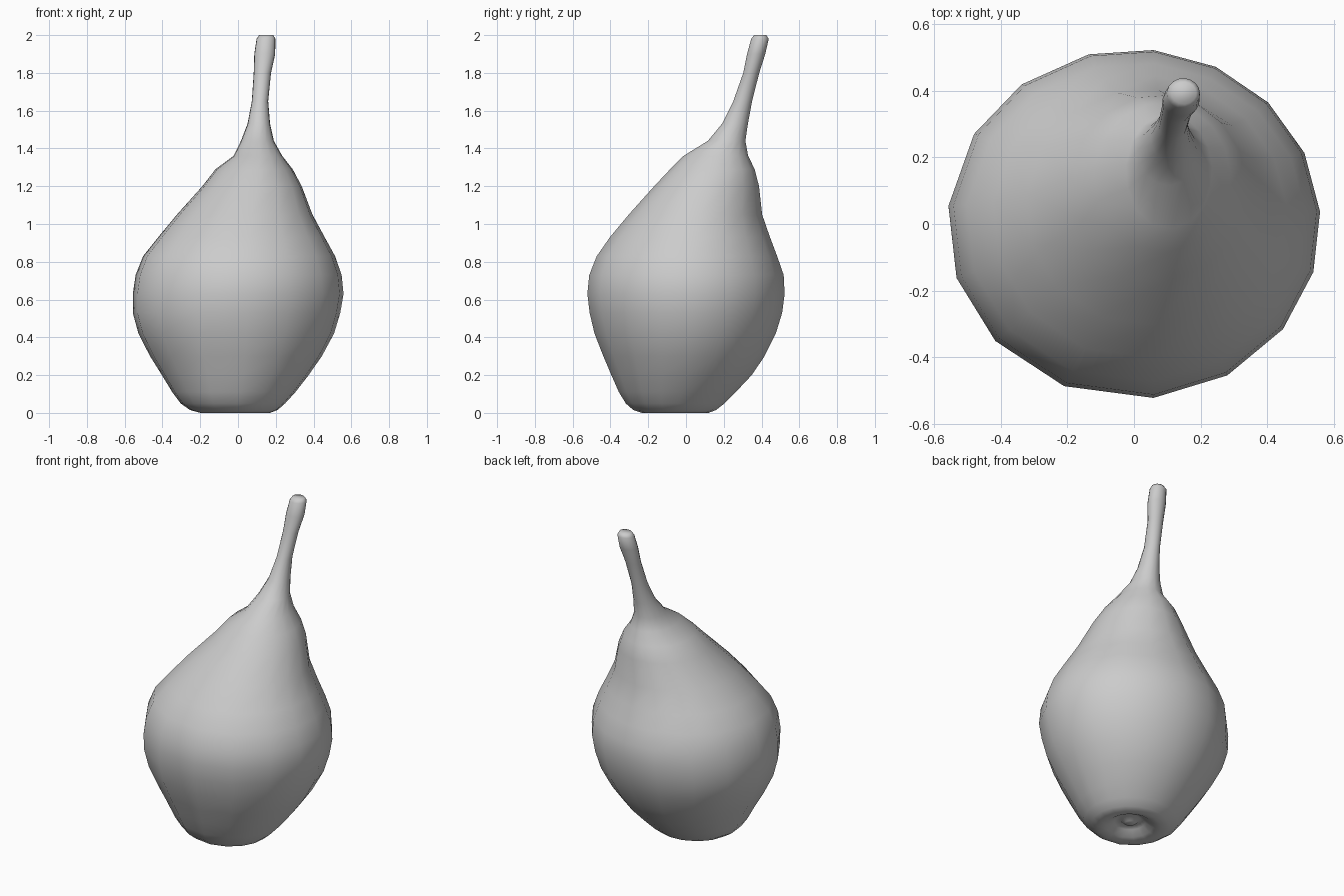
import bpy, bmesh, math

# Uneven spacing of the facets around the fruit, in degrees
ANGLES = [4, 24, 44, 64, 84, 104, 127, 149, 174, 198, 222, 248, 276, 300, 323, 344]
SIDES = len(ANGLES)

# Silhouette of the pear: z, x min, x max, y min, y max
PROFILE = [
    (0.03, -0.05, 0.01, -0.09, -0.03),
    (0.055, -0.08, 0.04, -0.12, 0.0),
    (0.04, -0.11, 0.07, -0.15, 0.03),
    (0.01, -0.15, 0.12, -0.19, 0.08),
    (0.0, -0.20, 0.17, -0.235, 0.12),
    (0.015, -0.255, 0.21, -0.28, 0.16),
    (0.05, -0.305, 0.25, -0.32, 0.205),
    (0.11, -0.35, 0.305, -0.357, 0.265),
    (0.20, -0.405, 0.375, -0.397, 0.35),
    (0.30, -0.468, 0.445, -0.44, 0.418),
    (0.42, -0.53, 0.51, -0.487, 0.478),
    (0.53, -0.56, 0.543, -0.513, 0.512),
    (0.63, -0.56, 0.56, -0.525, 0.525),
    (0.73, -0.545, 0.55, -0.515, 0.52),
    (0.83, -0.505, 0.515, -0.475, 0.485),
    (0.93, -0.425, 0.46, -0.405, 0.447),
    (1.05, -0.325, 0.395, -0.305, 0.405),
    (1.20, -0.19, 0.338, -0.17, 0.388),
    (1.29, -0.12, 0.29, -0.085, 0.365),
    (1.36, -0.025, 0.235, -0.015, 0.33),
    (1.44, 0.015, 0.19, 0.115, 0.315),
    (1.53, 0.05, 0.17, 0.19, 0.328),
    (1.65, 0.073, 0.16, 0.25, 0.35),
    (1.80, 0.083, 0.175, 0.303, 0.388),
    (1.90, 0.086, 0.197, 0.323, 0.42),
    (1.98, 0.098, 0.198, 0.345, 0.438),
    (2.0, 0.112, 0.187, 0.36, 0.425),
]


def loft(name, profile):
    bm = bmesh.new()
    rings = []
    for z, x0, x1, y0, y1 in profile:
        ring = []
        for deg in ANGLES:
            a = math.radians(deg)
            ring.append(bm.verts.new(((x0 + x1) / 2 + (x1 - x0) / 2 * math.cos(a),
                                      (y0 + y1) / 2 + (y1 - y0) / 2 * math.sin(a), z)))
        rings.append(ring)
    for low, high in zip(rings, rings[1:]):
        for i in range(SIDES):
            j = (i + 1) % SIDES
            bm.faces.new((low[i], low[j], high[j], high[i]))
    bm.faces.new(rings[0][::-1])
    bm.faces.new(rings[-1])
    for f in bm.faces:
        f.smooth = True
    mesh = bpy.data.meshes.new(name)
    bm.to_mesh(mesh)
    bm.free()
    obj = bpy.data.objects.new(name, mesh)
    bpy.context.collection.objects.link(obj)
    return obj


# Fruit, dimpled base and leaning stalk in one continuous skin
loft("pear", PROFILE)
